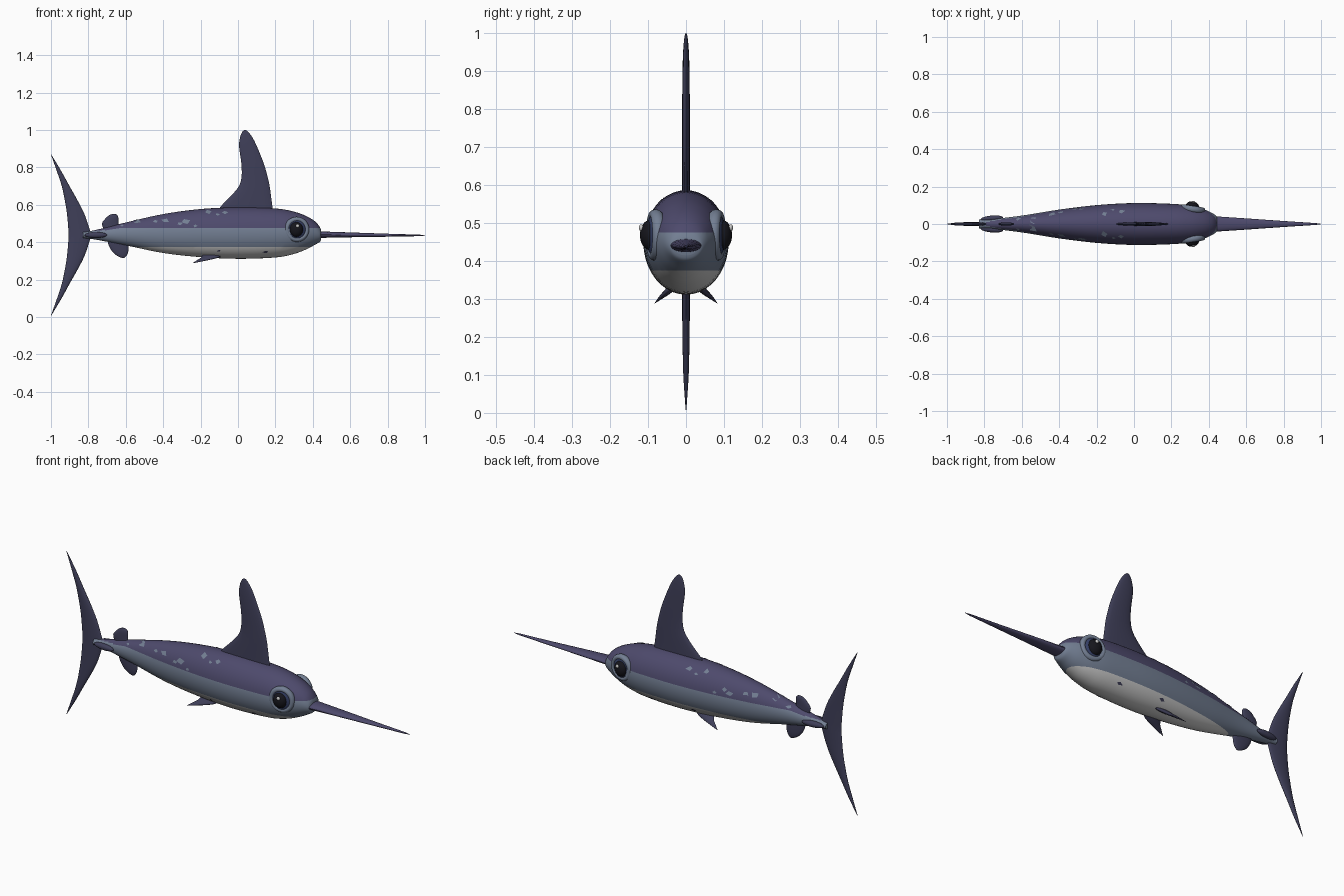
import bpy, bmesh, math, random
from mathutils import Vector, Matrix

if "Cube" in bpy.data.objects:
    bpy.data.objects.remove(bpy.data.objects["Cube"])

random.seed(4)

def material(name, rgb):
    m = bpy.data.materials.new(name)
    m.diffuse_color = (*rgb, 1)
    m.use_nodes = True
    m.node_tree.nodes["Principled BSDF"].inputs["Base Color"].default_value = m.diffuse_color
    return m

NAVY = material("navy", (0.075, 0.068, 0.15))
FIN = material("fin_navy", (0.05, 0.05, 0.1))
GREY = material("blue_grey", (0.17, 0.21, 0.29))
WHITE = material("belly_white", (0.55, 0.55, 0.54))
IRIS = material("iris_blue", (0.035, 0.05, 0.13))
BLACK = material("pupil_black", (0.008, 0.008, 0.012))
GLINT = material("glint_white", (0.9, 0.9, 0.9))

def smooth_rows(rows, n):
    """Catmull-Rom interpolation through rows of numbers."""
    out = []
    for i in range(len(rows) - 1):
        p0, p1, p2, p3 = (rows[max(0, min(len(rows) - 1, i + k))] for k in (-1, 0, 1, 2))
        for j in range(n):
            t = j / n
            out.append(tuple(0.5 * (2*b + (c - a)*t + (2*a - 5*b + 4*c - d)*t*t + (3*b - a - 3*c + d)*t**3)
                             for a, b, c, d in zip(p0, p1, p2, p3)))
    return out + [tuple(rows[-1])]

def finish(bm, name, mats, angle=40):
    bmesh.ops.recalc_face_normals(bm, faces=bm.faces)
    for f in bm.faces:
        f.smooth = True
    me = bpy.data.meshes.new(name)
    bm.to_mesh(me)
    bm.free()
    me.set_sharp_from_angle(angle=math.radians(angle))
    for m in mats:
        me.materials.append(m)
    ob = bpy.data.objects.new(name, me)
    bpy.context.collection.objects.link(ob)
    return ob

def loft(rings, sides):
    """Skin elliptical rings given as (centre, axis, axis)."""
    bm = bmesh.new()
    loops = []
    for c, a, b in rings:
        ang = [2 * math.pi * k / sides for k in range(sides)]
        loops.append([bm.verts.new(Vector(c) + Vector(a)*math.cos(t) + Vector(b)*math.sin(t)) for t in ang])
    for l0, l1 in zip(loops, loops[1:]):
        for k in range(sides):
            bm.faces.new((l0[k], l0[(k+1) % sides], l1[(k+1) % sides], l1[k]))
    bm.faces.new(loops[0])
    bm.faces.new(loops[-1])
    return bm

def fin(name, rows, n=4):
    """Upright fin from rows of (z, back x, front x, half thickness)."""
    rings = [((( x0 + x1)/2, 0, z), ((x1 - x0)/2, 0, 0), (0, t, 0)) for z, x0, x1, t in smooth_rows(rows, n)]
    return finish(loft(rings, 16), name, [FIN], 60)

# body: rows of (x, top z, bottom z, half width)
BODY = smooth_rows([
    (-0.83, 0.455, 0.42, 0.024), (-0.77, 0.463, 0.415, 0.025), (-0.6, 0.505, 0.383, 0.045),
    (-0.4, 0.55, 0.342, 0.077), (-0.2, 0.577, 0.32, 0.101), (0, 0.586, 0.311, 0.112),
    (0.2, 0.58, 0.318, 0.108), (0.3, 0.563, 0.337, 0.098), (0.37, 0.537, 0.364, 0.08),
    (0.415, 0.508, 0.388, 0.06), (0.438, 0.48, 0.402, 0.045), (0.445, 0.462, 0.415, 0.033)], 5)
bm = loft([((x, 0, (t + b)/2), (0, w, 0), (0, 0, (t - b)/2)) for x, t, b, w in BODY], 40)
for z in (0.475, 0.374):
    bmesh.ops.bisect_plane(bm, geom=bm.verts[:] + bm.edges[:] + bm.faces[:],
                           plane_co=(0, 0, z), plane_no=(0, 0, 1))
for f in bm.faces:
    c = f.calc_center_median()
    dark_limit = 0.475 if c.x > -0.6 else 0.475 - 0.09 * (-0.6 - c.x)
    f.material_index = 0 if c.z > dark_limit else 1 if c.z > 0.374 else 2
    if c.x < -0.79:
        f.material_index = 1
finish(bm, "body", [NAVY, GREY, WHITE])

# flat pointed bill
rings = [((x, 0, z), (0, w, 0), (0, 0, h)) for x, z, w, h in
         [(0.38, 0.44, 0.043, 0.019), (0.45, 0.44, 0.04, 0.017), (0.6, 0.439, 0.03, 0.013),
          (0.8, 0.437, 0.016, 0.008), (0.97, 0.436, 0.005, 0.004), (1.0, 0.436, 0.001, 0.001)]]
finish(loft(rings, 20), "bill", [NAVY])

# upright fins
fin("dorsal_fin", [
    (0.565, -0.1, 0.187, 0.01), (0.59, -0.093, 0.184, 0.01), (0.65, -0.035, 0.176, 0.01),
    (0.7, 0.005, 0.169, 0.01), (0.75, 0.019, 0.158, 0.01), (0.82, 0.018, 0.138, 0.01),
    (0.91, 0.006, 0.102, 0.009), (0.96, 0.011, 0.077, 0.007), (0.99, 0.023, 0.054, 0.004),
    (0.999, 0.034, 0.042, 0.001)])
lobe = [(0.0, -0.906, -0.785, 0.01), (0.03, -0.907, -0.793, 0.01), (0.11, -0.914, -0.82, 0.01),
        (0.18, -0.925, -0.855, 0.01), (0.26, -0.942, -0.9, 0.009), (0.34, -0.968, -0.944, 0.007),
        (0.43, -1.0, -0.998, 0.001)]
tail = [(0.438 - z, a, b, t) for z, a, b, t in reversed(lobe[1:])] + [(0.438 + z, a, b, t) for z, a, b, t in lobe]
fin("tail_fin", tail)
fin("rear_dorsal_fin", [
    (0.46, -0.715, -0.635, 0.009), (0.5, -0.727, -0.64, 0.009), (0.53, -0.705, -0.64, 0.008),
    (0.545, -0.687, -0.646, 0.005), (0.551, -0.67, -0.658, 0.001)])
fin("anal_fin", [
    (0.42, -0.7, -0.6, 0.009), (0.38, -0.69, -0.585, 0.009), (0.345, -0.668, -0.588, 0.008),
    (0.325, -0.642, -0.598, 0.005), (0.315, -0.62, -0.608, 0.001)])

def ball(name, centre, scale, mat, tilt):
    bm = bmesh.new()
    bmesh.ops.create_uvsphere(bm, u_segments=24, v_segments=16, radius=1)
    bm.transform(Matrix.Translation(centre) @ Matrix.Rotation(tilt, 4, 'Z') @ Matrix.Diagonal((*scale, 1)))
    return finish(bm, name, [mat])

def eye_rim(name, centre, tilt, major, minor, depth):
    bm = bmesh.new()
    m, n = 36, 12
    grid = [[bm.verts.new(((major + minor*math.cos(b)) * math.cos(a), depth*math.sin(b),
                           (major + minor*math.cos(b)) * math.sin(a)))
             for b in (2*math.pi*j/n for j in range(n))] for a in (2*math.pi*i/m for i in range(m))]
    for i in range(m):
        for j in range(n):
            bm.faces.new((grid[i][j], grid[(i+1) % m][j], grid[(i+1) % m][(j+1) % n], grid[i][(j+1) % n]))
    bm.transform(Matrix.Translation(centre) @ Matrix.Rotation(tilt, 4, 'Z'))
    return finish(bm, name, [GREY])

def on_body(x, frac, side):
    """Point just above the body surface at height z."""
    i = max(k for k in range(len(BODY) - 1) if BODY[k][0] <= x)
    u = (x - BODY[i][0]) / (BODY[i+1][0] - BODY[i][0])
    _, t, b, w = (p + (q - p)*u for p, q in zip(BODY[i], BODY[i+1]))
    a = math.asin(max(-1, min(1, (frac - (t + b)/2) / ((t - b)/2))))
    return Vector((x, side*(w + 0.002)*math.cos(a), (t + b)/2 + ((t - b)/2 + 0.002)*math.sin(a)))

def flecks(name, spots, mat):
    bm = bmesh.new()
    for side in (-1, 1):
        for x, z, r in spots:
            turn = random.uniform(0, 6.28)
            pts = []
            for k in range(4):
                a, q = turn + k*1.57, r * random.uniform(0.5, 1.3)
                pts.append(bm.verts.new(on_body(x + 1.4*q*math.cos(a), z + 0.8*q*math.sin(a), side)))
            bm.faces.new(pts if side > 0 else pts[::-1])
    ob = finish(bm, name, [mat])
    return ob

flecks("back_flecks", [(-0.62, 0.487, 0.01), (-0.54, 0.512, 0.016), (-0.44, 0.51, 0.015),
                       (-0.39, 0.513, 0.014), (-0.28, 0.51, 0.016), (-0.31, 0.497, 0.012),
                       (-0.23, 0.487, 0.009), (-0.16, 0.56, 0.012), (-0.07, 0.558, 0.014),
                       (-0.11, 0.545, 0.01)], GREY)
flecks("belly_flecks", [(0.15, 0.35, 0.012), (-0.1, 0.355, 0.01)], FIN)

# paired parts
for s, label in ((-1, "right"), (1, "left")):
    tilt = -s * 0.16
    ball(label + "_eye_white_base", (0.314, s*0.078, 0.468), (0.055, 0.026, 0.062), IRIS, tilt)
    eye_rim(label + "_eye_rim", (0.314, s*0.08, 0.468), tilt, 0.054, 0.014, 0.017)
    ball(label + "_pupil", (0.312, s*0.094, 0.468), (0.036, 0.027, 0.04), BLACK, tilt)
    ball(label + "_eye_glint", (0.318, s*0.118, 0.487), (0.009, 0.006, 0.009), GLINT, tilt)
    ball(label + "_tail_keel", (-0.76, s*0.03, 0.438), (0.06, 0.015, 0.016), FIN, s*0.08)
    # pelvic fin sweeping back and outward
    rows = smooth_rows([(-0.135, 0.035, 0.332, 0.055), (-0.152, 0.05, 0.318, 0.045),
                        (-0.19, 0.066, 0.304, 0.028), (-0.24, 0.083, 0.288, 0.002)], 4)
    rings = [((x, s*y, z), (c, 0, 0), (0, s*0.12*c, 0.14*c)) for x, y, z, c in rows]
    finish(loft(rings, 16), label + "_pelvic_fin", [FIN], 60)
